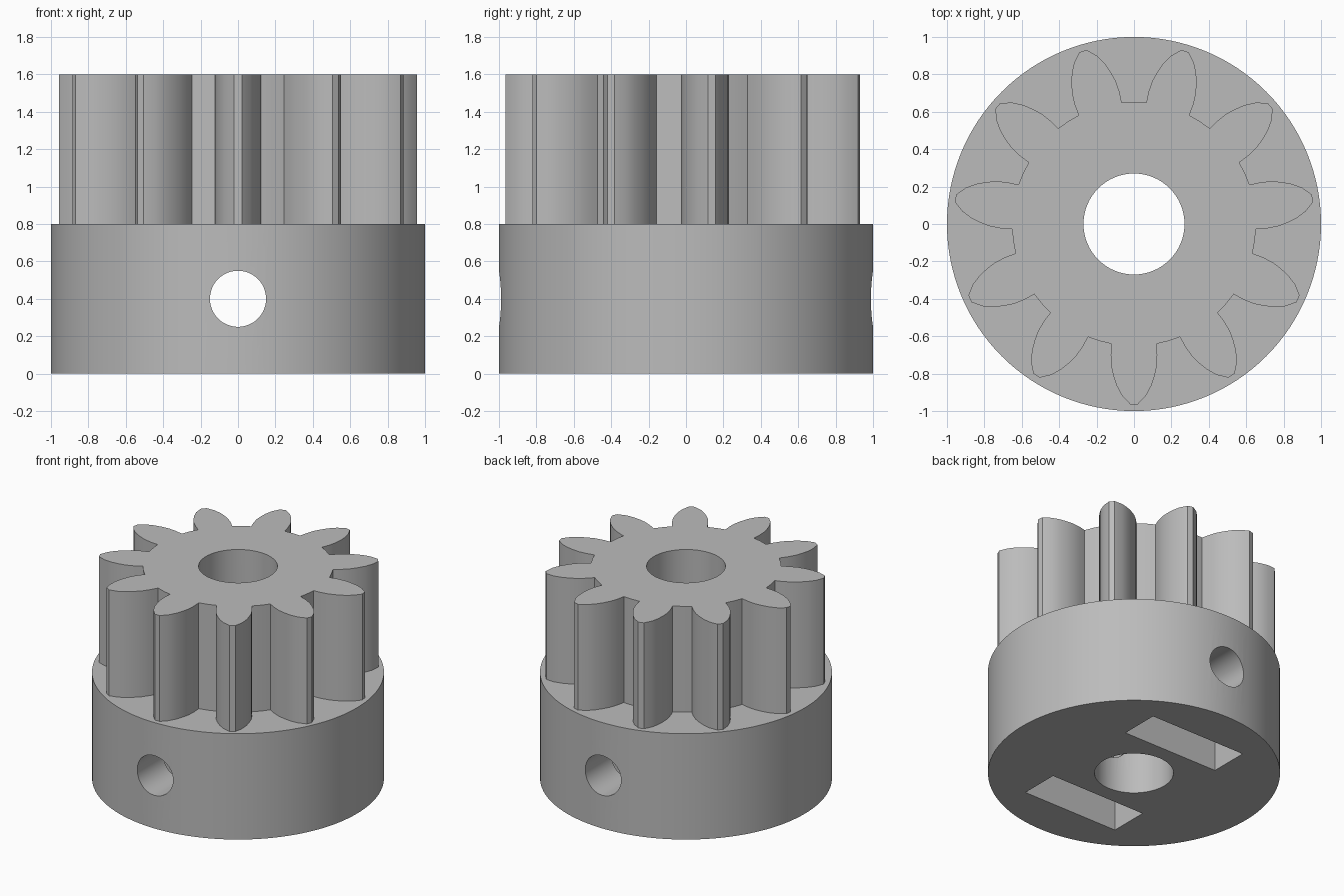
import bpy, bmesh, math

cube = bpy.data.objects.get("Cube")
if cube:
    bpy.data.objects.remove(cube, do_unlink=True)

TEETH = 11
BASE_H, TOTAL_H = 0.8, 1.6
SLOT_TOP = 0.6

grey = bpy.data.materials.new("plain grey")
grey.use_nodes = True
colour = (0.5, 0.5, 0.5, 1)
grey.diffuse_color = colour
grey.node_tree.nodes["Principled BSDF"].inputs["Base Color"].default_value = colour


def cylinder(name, radius, depth, location, rotation=(0, 0, 0), sides=128):
    bpy.ops.mesh.primitive_cylinder_add(vertices=sides, radius=radius, depth=depth,
                                        location=location, rotation=rotation)
    obj = bpy.context.object
    obj.name = name
    return obj


def box(name, size, location):
    bpy.ops.mesh.primitive_cube_add(size=1, location=location)
    obj = bpy.context.object
    obj.name = name
    obj.scale = size
    return obj


def combine(target, tool, operation):
    mod = target.modifiers.new(tool.name, 'BOOLEAN')
    mod.operation = operation
    mod.solver = 'EXACT'
    mod.object = tool
    bpy.ops.object.select_all(action='DESELECT')
    bpy.context.view_layer.objects.active = target
    target.select_set(True)
    bpy.ops.object.modifier_apply(modifier=mod.name)
    bpy.data.objects.remove(tool, do_unlink=True)


def gear(name, z0, z1):
    # Curved tooth flank: radius and half angle in degrees, root to tip
    flank = [(0.652, 10.6), (0.71, 10.1), (0.77, 9.1), (0.82, 7.7),
             (0.87, 6.1), (0.92, 4.0), (0.964, 1.2)]
    tooth = [(r, -a) for r, a in flank] + [(r, a) for r, a in reversed(flank)]
    tooth.append((flank[0][0], 180 / TEETH))  # middle of the root arc
    bm = bmesh.new()
    verts = []
    for i in range(TEETH):
        for r, a in tooth:
            t = math.radians(-90 + i * 360 / TEETH + a)
            verts.append(bm.verts.new((r * math.cos(t), r * math.sin(t), z0)))
    face = bm.faces.new(verts)
    top = bmesh.ops.extrude_face_region(bm, geom=[face])["geom"]
    bmesh.ops.translate(bm, vec=(0, 0, z1 - z0),
                        verts=[v for v in top if isinstance(v, bmesh.types.BMVert)])
    bmesh.ops.recalc_face_normals(bm, faces=bm.faces)
    mesh = bpy.data.meshes.new(name)
    bm.to_mesh(mesh)
    bm.free()
    obj = bpy.data.objects.new(name, mesh)
    bpy.context.collection.objects.link(obj)
    return obj


# Round hub with the toothed section rising from it
pinion = cylinder("pinion_gear", 1, BASE_H, (0, 0, BASE_H / 2))
combine(pinion, gear("teeth", BASE_H - 0.1, TOTAL_H), 'UNION')

# Shaft bore and set screw hole
combine(pinion, cylinder("shaft_bore", 0.27, 3, (0, 0, 1), sides=64), 'DIFFERENCE')
combine(pinion, cylinder("screw_hole", 0.15, 3, (0, 0, BASE_H / 2),
                         (math.pi / 2, 0, 0), 48), 'DIFFERENCE')

# Nut slots open to the underside
for side in (-1, 1):
    combine(pinion, box("nut_slot", (0.8, 0.295, SLOT_TOP + 0.2),
                        (0, side * 0.533, SLOT_TOP / 2 - 0.1)), 'DIFFERENCE')

pinion.data.materials.clear()
pinion.data.materials.append(grey)
for poly in pinion.data.polygons:
    poly.material_index = 0
bpy.ops.object.select_all(action='DESELECT')
pinion.select_set(True)
bpy.context.view_layer.objects.active = pinion
bpy.ops.object.shade_smooth_by_angle(angle=math.radians(25))
